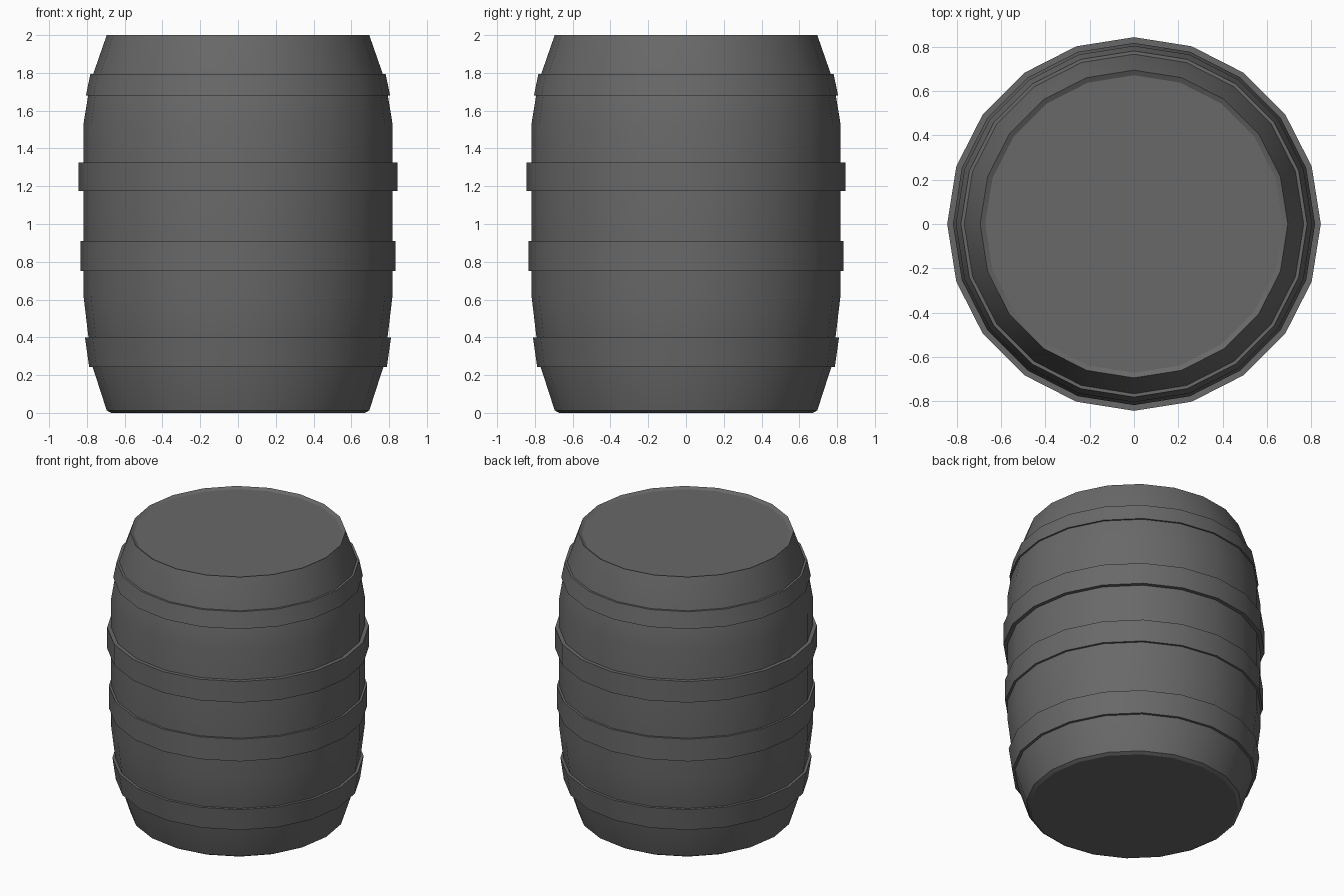
import bpy
import math

SIDES = 20

cube = bpy.data.objects.get("Cube")
if cube:
    bpy.data.objects.remove(cube, do_unlink=True)

# One dark grey for the whole barrel
grey = bpy.data.materials.new("dark grey")
grey.use_nodes = True
colour = (0.14, 0.14, 0.14, 1)
grey.diffuse_color = colour
grey.node_tree.nodes["Principled BSDF"].inputs["Base Color"].default_value = colour


def lathe(name, profile, closed):
    """Turn (radius, z) points around z; closed joins the ends, otherwise they are capped."""
    n = len(profile)
    verts = [(r * math.cos(math.tau * s / SIDES), r * math.sin(math.tau * s / SIDES), z)
             for r, z in profile for s in range(SIDES)]
    faces = []
    for i in range(n if closed else n - 1):
        a, b = i * SIDES, (i + 1) % n * SIDES
        for s in range(SIDES):
            t = (s + 1) % SIDES
            faces.append((a + s, a + t, b + t, b + s))
    if not closed:
        faces.append(tuple(reversed(range(SIDES))))
        faces.append(tuple(range((n - 1) * SIDES, n * SIDES)))
    mesh = bpy.data.meshes.new(name)
    mesh.from_pydata(verts, [], faces)
    mesh.materials.append(grey)
    obj = bpy.data.objects.new(name, mesh)
    bpy.context.collection.objects.link(obj)
    bpy.ops.object.select_all(action="DESELECT")
    obj.select_set(True)
    bpy.context.view_layer.objects.active = obj
    bpy.ops.object.shade_smooth_by_angle(angle=math.radians(25))
    return obj


# Barrel body: raised base, bulging side and slightly sunken lid
lathe("barrel_body", [
    (0.672, 0), (0.695, 0.013), (0.775, 0.26), (0.818, 0.62),
    (0.818, 1.53), (0.782, 1.75), (0.695, 2), (0.672, 1.987),
], closed=False)

# Hoops: name, bottom z, top z, bottom radius, top radius
hoops = [
    ("bottom_hoop", 0.243, 0.398, 0.788, 0.81),
    ("lower_middle_hoop", 0.752, 0.91, 0.833, 0.833),
    ("upper_middle_hoop", 1.175, 1.325, 0.844, 0.844),
    ("top_hoop", 1.68, 1.793, 0.805, 0.782),
]
for name, z0, z1, r0, r1 in hoops:
    lathe(name, [(r0 - 0.05, z0), (r0, z0), (r1, z1), (r1 - 0.05, z1)], closed=True)
